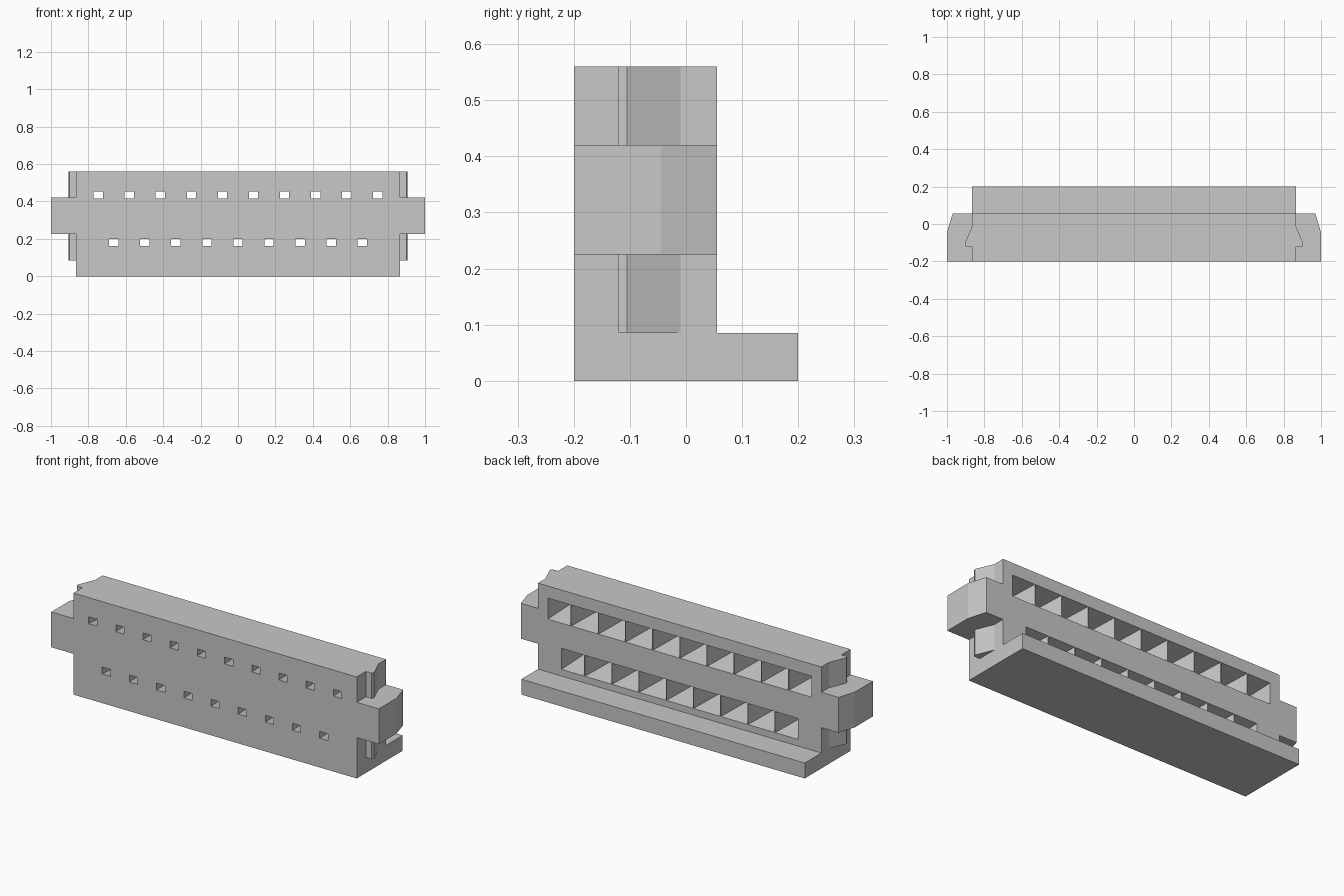
import bpy
import bmesh

cube = bpy.data.objects.get("Cube")
if cube:
    bpy.data.objects.remove(cube, do_unlink=True)

grey = bpy.data.materials.new("plain grey")
grey.use_nodes = True
colour = (0.58, 0.58, 0.58, 1)
grey.diffuse_color = colour
grey.node_tree.nodes["Principled BSDF"].inputs["Base Color"].default_value = colour

FRONT, BACK = -0.2, 0.055
HALF, HEIGHT = 0.865, 0.56
FLANGE_TOP, FLANGE_BACK = 0.085, 0.2
EAR_LOW, EAR_HIGH = 0.225, 0.42
PITCH = 0.166


def finish(name, bm):
    bmesh.ops.recalc_face_normals(bm, faces=bm.faces)
    mesh = bpy.data.meshes.new(name)
    bm.to_mesh(mesh)
    bm.free()
    mesh.materials.append(grey)
    obj = bpy.data.objects.new(name, mesh)
    bpy.context.collection.objects.link(obj)
    return obj


def prism(name, points, offset):
    """Extrude a closed outline by an offset."""
    bm = bmesh.new()
    face = bm.faces.new([bm.verts.new(p) for p in points])
    moved = bmesh.ops.extrude_face_region(bm, geom=[face])["geom"]
    verts = [g for g in moved if isinstance(g, bmesh.types.BMVert)]
    bmesh.ops.translate(bm, vec=offset, verts=verts)
    return finish(name, bm)


def funnel(bm, x, z, left, right):
    """Tapered socket, wide at the back and small at the front."""
    for v in bmesh.ops.create_cube(bm, size=2)["verts"]:
        sx, sy, sz = v.co
        t = 1.02 if sy > 0 else -0.02
        wide = right if sx > 0 else left
        v.co = (x + sx * (0.025 + t * (wide - 0.025)),
                FRONT + t * (BACK - FRONT),
                z + sz * (0.019 + t * (0.058 - 0.019)))


# Housing with a flange along the bottom of the back
outline = [(FRONT, 0), (FLANGE_BACK, 0), (FLANGE_BACK, FLANGE_TOP),
           (BACK, FLANGE_TOP), (BACK, HEIGHT), (FRONT, HEIGHT)]
housing = prism("housing", [(-HALF, y, z) for y, z in outline], (2 * HALF, 0, 0))

# Two staggered rows of sockets, parted by thin crests
bm = bmesh.new()
crest = PITCH / 2 - 0.002
for count, z in ((10, 0.435), (9, 0.18)):
    for i in range(count):
        x = (i - (count - 1) / 2) * PITCH
        funnel(bm, x, z, 0.058 if i == 0 else crest,
               0.058 if i == count - 1 else crest)
cutter = finish("socket_cutter", bm)
cutter.hide_render = True
cut = housing.modifiers.new("sockets", "BOOLEAN")
cut.operation = "DIFFERENCE"
cut.solver = "EXACT"
cut.object = cutter
bpy.context.view_layer.objects.active = housing
bpy.ops.object.modifier_apply(modifier=cut.name)
bpy.data.objects.remove(cutter, do_unlink=True)

# End ears and the snap wedges above and below them
ear = [(HALF - 0.01, FRONT), (1, FRONT), (1, -0.045), (0.97, BACK), (HALF - 0.01, BACK)]
wedge = [(HALF - 0.01, -0.12), (0.9, -0.12), (0.905, -0.105),
         (HALF, -0.01), (HALF - 0.01, -0.01)]
for side, s in (("left", 1), ("right", -1)):
    for part, shape, low, high in (("ear", ear, EAR_LOW, EAR_HIGH),
                                   ("upper_wedge", wedge, EAR_HIGH, HEIGHT),
                                   ("lower_wedge", wedge, FLANGE_TOP, EAR_LOW)):
        prism(f"{side}_{part}", [(s * x, y, low) for x, y in shape], (0, 0, high - low))
